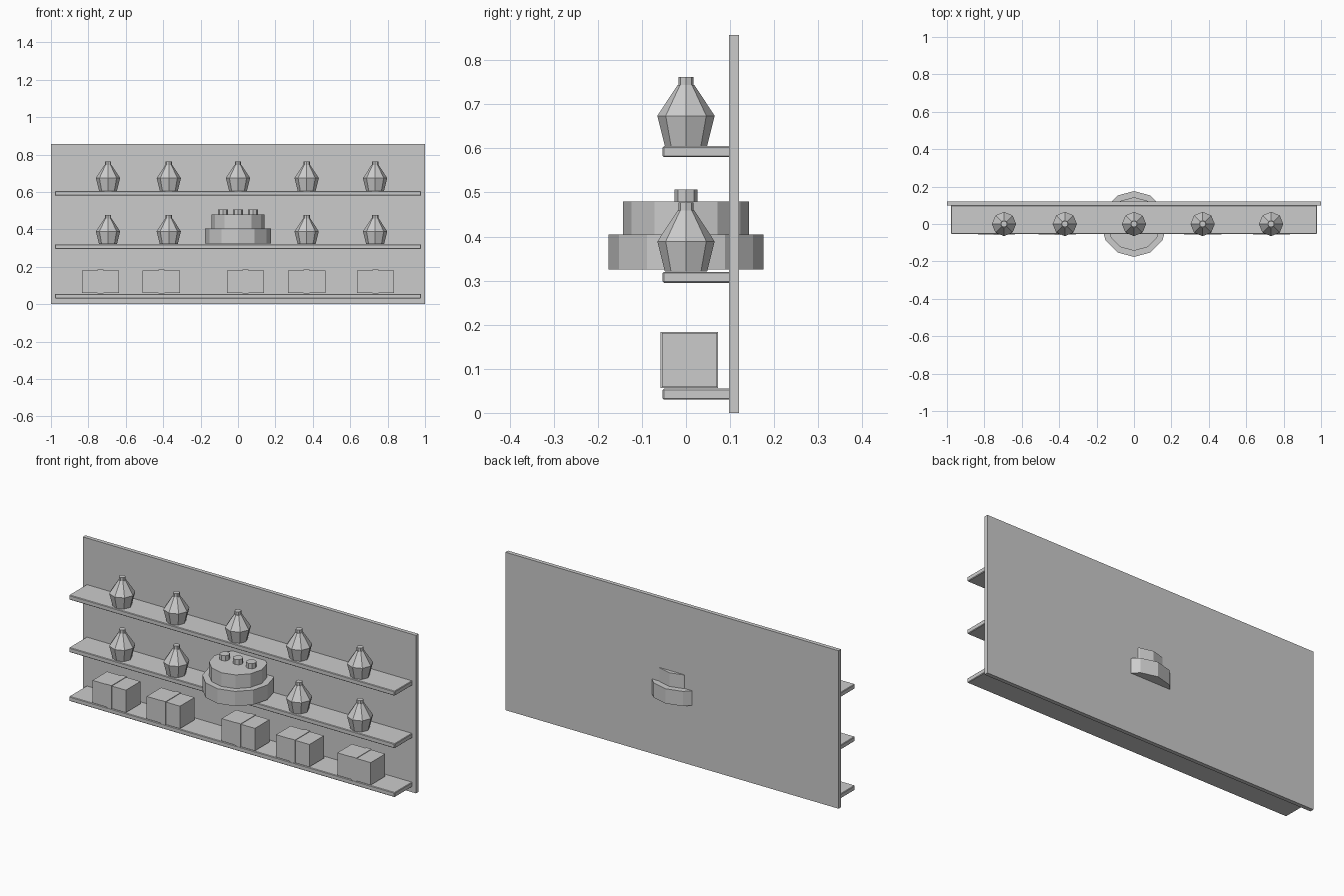
import bpy
from math import pi

if "Cube" in bpy.data.objects:
    bpy.data.objects.remove(bpy.data.objects["Cube"])

# One plain grey for the whole display
grey = bpy.data.materials.new("plain grey")
grey.use_nodes = True
color = (0.6, 0.6, 0.6, 1)
grey.diffuse_color = color
grey.node_tree.nodes["Principled BSDF"].inputs["Base Color"].default_value = color


def finish(name):
    obj = bpy.context.object
    obj.name = name
    obj.data.materials.append(grey)
    return obj


def box(name, x, y, z, bevel=0):
    """Box from (low, high) ranges on each axis."""
    center = [(a + b) / 2 for a, b in (x, y, z)]
    bpy.ops.mesh.primitive_cube_add(size=1, location=center)
    obj = finish(name)
    obj.scale = [b - a for a, b in (x, y, z)]
    bpy.ops.object.transform_apply(location=False, rotation=False, scale=True)
    if bevel:
        mod = obj.modifiers.new("soft edge", "BEVEL")
        mod.width, mod.segments = bevel, 1
    return obj


def frustum(name, x, low, high, r_low, r_high, sides=8):
    """Faceted drum with a corner on each main axis."""
    bpy.ops.mesh.primitive_cone_add(
        vertices=sides, radius1=r_low, radius2=r_high,
        depth=high - low, location=(x, 0, (low + high) / 2))
    return finish(name)


def cupcake(x, z):
    frustum("cupcake_cup", x, z, z + 0.068, 0.048, 0.065)
    frustum("cupcake_frosting", x, z + 0.068, z + 0.138, 0.065, 0.019)
    frustum("cupcake_cherry", x, z + 0.134, z + 0.156, 0.017, 0.017)


def gift_box(x, z):
    box("pastry_box", (x - 0.1, x + 0.1), (-0.055, 0.07), (z + 0.003, z + 0.125))
    box("box_ribbon", (x - 0.016, x + 0.016), (-0.058, 0.073), (z, z + 0.128))


# Back panel and shelves
box("back_panel", (-1, 1), (0.098, 0.12), (0, 0.857))
for top in (0.055, 0.32, 0.605):
    box("shelf", (-0.978, 0.978), (-0.053, 0.1), (top - 0.025, top), 0.003)

# Cupcakes on the two upper shelves, the middle one making room for the cake
columns = (-0.695, -0.37, 0, 0.367, 0.733)
for x in columns:
    cupcake(x, 0.606)
    if x:
        cupcake(x, 0.321)

# Tiered cake with a row of toppings
frustum("cake_lower_tier", 0, 0.325, 0.405, 0.176, 0.176, 12)
frustum("cake_upper_tier", 0, 0.405, 0.479, 0.143, 0.143, 12)
for x in (-0.08, 0, 0.08):
    frustum("cake_topping", x, 0.479, 0.507, 0.026, 0.026)

# Boxes on the bottom shelf
for x in (-0.735, -0.41, 0.04, 0.367, 0.735):
    gift_box(x, 0.056)
